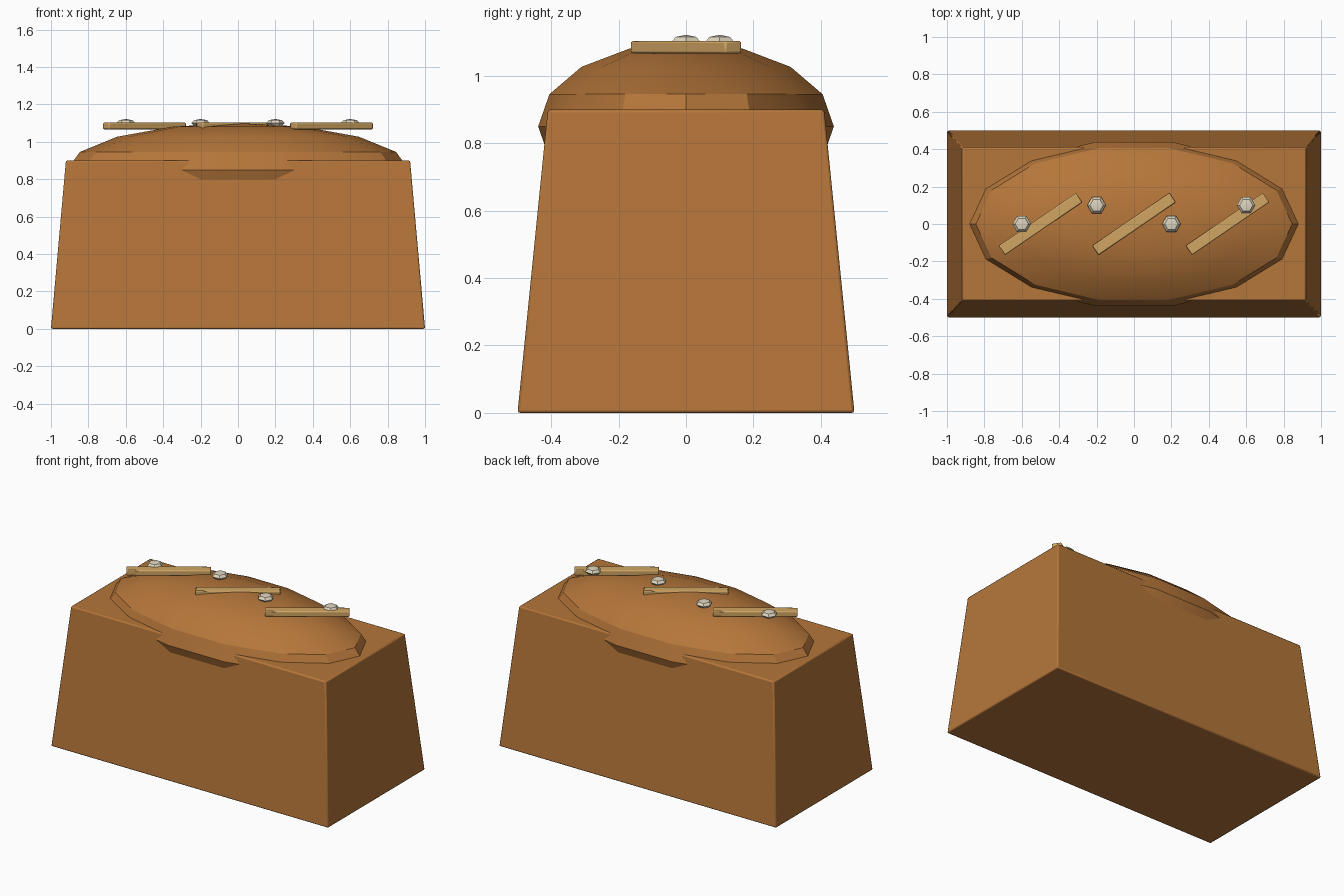
import bpy
import bmesh
from math import radians
from mathutils import Matrix, Vector

default = bpy.data.objects.get("Cube")
if default:
    bpy.data.objects.remove(default, do_unlink=True)


def material(name, rgb):
    mat = bpy.data.materials.new(name)
    mat.use_nodes = True
    color = (*rgb, 1)
    mat.diffuse_color = color
    mat.node_tree.nodes["Principled BSDF"].inputs["Base Color"].default_value = color
    return mat


crust = material("golden brown crust", (0.46, 0.18, 0.042))
pale = material("pale score", (0.64, 0.38, 0.125))
cream = material("cream seed", (0.74, 0.67, 0.52))


def finish(name, bm, mat, location, bevel=0, angle=30):
    mesh = bpy.data.meshes.new(name)
    bm.to_mesh(mesh)
    bm.free()
    mesh.materials.append(mat)
    obj = bpy.data.objects.new(name, mesh)
    bpy.context.collection.objects.link(obj)
    obj.location = location
    bpy.ops.object.select_all(action="DESELECT")
    obj.select_set(True)
    bpy.context.view_layer.objects.active = obj
    if bevel:
        mod = obj.modifiers.new("soft edges", "BEVEL")
        mod.width = bevel
        mod.segments = 2
    bpy.ops.object.shade_smooth_by_angle(angle=radians(angle))
    return obj


def box(size):
    bm = bmesh.new()
    bmesh.ops.create_cube(bm, size=1)
    bmesh.ops.scale(bm, vec=Vector(size), verts=bm.verts)
    return bm


def ellipsoid(name, radii, segments, rings, mat, location):
    bm = bmesh.new()
    bmesh.ops.create_uvsphere(bm, u_segments=segments, v_segments=rings, radius=1)
    # Turn so a vertex column lies on the y axis
    bmesh.ops.rotate(bm, matrix=Matrix.Rotation(radians(90), 3, "Z"), verts=bm.verts)
    bmesh.ops.scale(bm, vec=Vector(radii), verts=bm.verts)
    return finish(name, bm, mat, location)


# Tapered loaf body
bm = box((2, 1, 0.9))
for v in bm.verts:
    if v.co.z > 0:
        v.co.x *= 0.92
        v.co.y *= 0.82
finish("loaf_body", bm, crust, (0, 0, 0.45), bevel=0.008)

# Risen dome
ellipsoid("loaf_dome", (0.915, 0.45, 0.25), 14, 8, crust, (0, 0, 0.85))

# Diagonal scores
for i, x in enumerate((-0.5, 0, 0.5)):
    score = finish(f"score_{i + 1}", box((0.5, 0.06, 0.036)), pale, (x, 0, 1.085), bevel=0.006)
    score.rotation_euler.z = 0.6

# Seeds
for i, (x, y) in enumerate(((-0.6, 0), (-0.2, 0.1), (0.2, 0), (0.6, 0.1))):
    ellipsoid(f"seed_{i + 1}", (0.05, 0.05, 0.022), 6, 4, cream, (x, y, 1.1))
